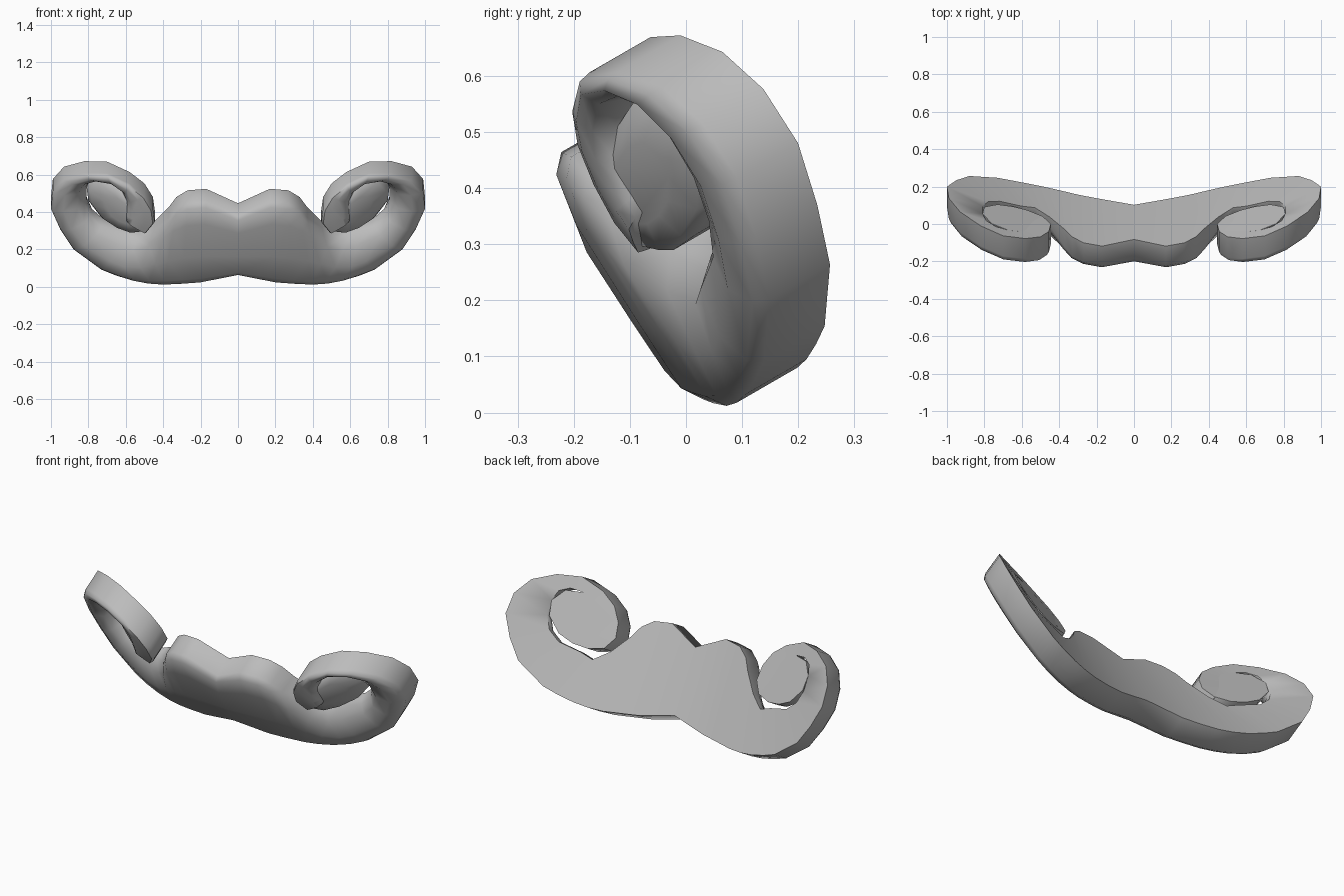
import bpy, bmesh
from math import radians
from mathutils import Vector

if "Cube" in bpy.data.objects:
    bpy.data.objects.remove(bpy.data.objects["Cube"])

grey = bpy.data.materials.new("warm_grey")
grey.use_nodes = True
COLOUR = (0.5, 0.5, 0.5, 1)
grey.diffuse_color = COLOUR
grey.node_tree.nodes["Principled BSDF"].inputs["Base Color"].default_value = COLOUR


def place(x, v, h):
    """Leaning sheet: x across, v up the slope, h out from the bowed back."""
    w = h - 0.152 - 0.261 * x * x
    return Vector((x, -0.5 * v - 0.866 * w, 0.866 * v - 0.5 * w))


def finish(name, bm, angle):
    bmesh.ops.recalc_face_normals(bm, faces=bm.faces)
    mesh = bpy.data.meshes.new(name)
    bm.to_mesh(mesh)
    bm.free()
    mesh.materials.append(grey)
    ob = bpy.data.objects.new(name, mesh)
    bpy.context.collection.objects.link(ob)
    bpy.ops.object.select_all(action='DESELECT')
    ob.select_set(True)
    bpy.context.view_layer.objects.active = ob
    bpy.ops.object.shade_smooth_by_angle(angle=radians(angle))
    mirror = ob.modifiers.new("mirror", 'MIRROR')
    mirror.use_clip = True


# Band stations: outer edge x, v; inner edge x, v; height of the inner edge
stations = [
    (0, .058, 0, .428, .14), (.2, .006, .17, .513, .14), (.3, -.01, .27, .497, .14),
    (.4, -.026, .33, .45, .14), (.48, -.03, .37, .384, .13), (.56, -.025, .45, .281, .08),
    (.65, -.01, .53, .215, .06), (.73, .01, .6, .235, .06), (.88, .1, .72, .254, .06),
    (.95, .203, .78, .3, .06), (1, .316, .81, .37, .06), (.99, .43, .81, .45, .06),
    (.93, .524, .79, .508, .06), (.82, .587, .74, .537, .07), (.7, .611, .67, .535, .08),
    (.58, .571, .62, .5, .1), (.5, .513, .6, .46, .12), (.455, .436, .6, .42, .13),
    (.445, .355, .6, .38, .14), (.49, .285, .6, .35, .14)]

# Moustache band: swept from the middle, out along the wing and round the curl
bm = bmesh.new()
rings = []
for ox, ov, ix, iv, hi in stations:
    profile = [(0, 0), (0, .125), (.07, .148), (.35, .155),
               (.75, (.155 + hi) / 2 + .015), (.94, hi + .008), (1, hi - .02), (1, 0)]
    rings.append([bm.verts.new(place(ox + (ix - ox) * t, ov + (iv - ov) * t, h))
                  for t, h in profile])
for a, b in zip(rings, rings[1:]):
    for i in range(len(a)):
        j = (i + 1) % len(a)
        bm.faces.new((a[i], a[j], b[j], b[i]))
bm.faces.new(rings[-1])
finish("moustache_band", bm, 65)

# Curl core: rounded floor inside the curl, sloping down towards the outside
core = [(.447, .355), (.49, .288), (.57, .262), (.65, .266), (.73, .295), (.8, .37),
        (.81, .45), (.76, .52), (.67, .535), (.58, .5), (.47, .44)]


def floor_height(x, v):
    return .14 - .32 * max(0, x - .56) - .3 * max(0, v - .44)


bm = bmesh.new()
loops = []
for scale, drop in ((1, None), (1, .025), (.9, 0), (.5, -.008)):
    loop = []
    for x, v in core:
        x, v = .62 + (x - .62) * scale, .39 + (v - .39) * scale
        h = 0 if drop is None else floor_height(x, v) - drop
        loop.append(bm.verts.new(place(x, v, h)))
    loops.append(loop)
for a, b in zip(loops, loops[1:]):
    for i in range(len(a)):
        j = (i + 1) % len(a)
        bm.faces.new((a[i], a[j], b[j], b[i]))
bm.faces.new(loops[0])
bm.faces.new(loops[-1])
finish("curl_core", bm, 65)
